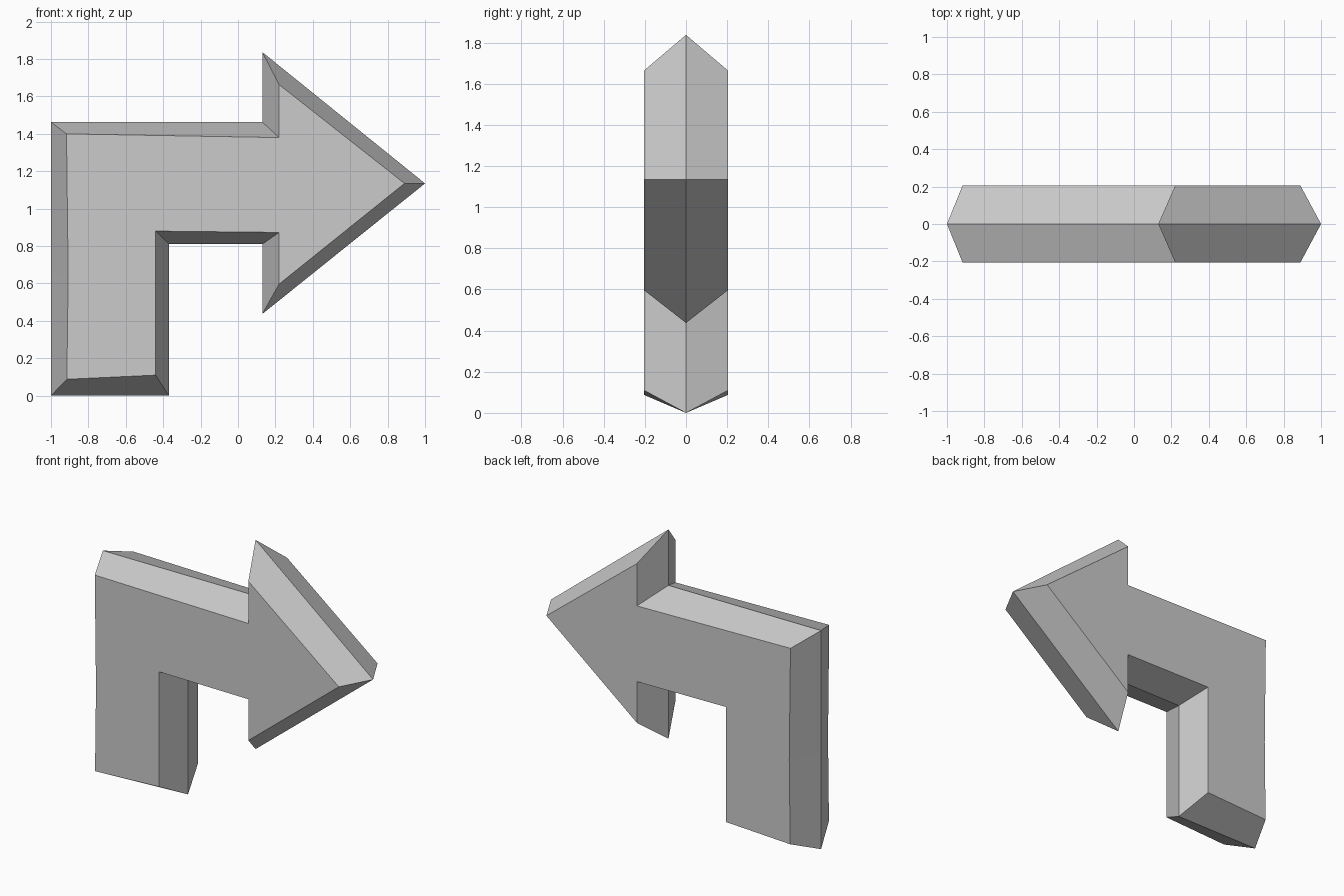
import bpy
import bmesh

cube = bpy.data.objects.get("Cube")
if cube:
    bpy.data.objects.remove(cube, do_unlink=True)

HALF_DEPTH = 0.205

# Bent arrow outlines (x, z): the wide middle seam and the smaller flat face
SEAM = [(-1, 0), (-0.37, 0), (-0.37, 0.81), (0.13, 0.81), (0.13, 0.437),
        (1, 1.135), (0.13, 1.837), (0.13, 1.463), (-1, 1.463), (-1, 0.65)]
FACE = [(-0.915, 0.088), (-0.44, 0.11), (-0.44, 0.88), (0.22, 0.873), (0.22, 0.597),
        (0.89, 1.135), (0.22, 1.663), (0.22, 1.38), (-0.917, 1.4), (-0.908, 0.65)]


def make_material(name, color):
    mat = bpy.data.materials.new(name)
    mat.use_nodes = True
    mat.diffuse_color = color
    mat.node_tree.nodes["Principled BSDF"].inputs["Base Color"].default_value = color
    return mat


# Front face, middle seam and back face joined by sloping bands
bm = bmesh.new()
front, seam, back = [
    [bm.verts.new((x, y, z)) for x, z in outline]
    for outline, y in ((FACE, -HALF_DEPTH), (SEAM, 0), (FACE, HALF_DEPTH))
]
bm.faces.new(front)
bm.faces.new(reversed(back))
for near, far in ((front, seam), (seam, back)):
    for i in range(len(near)):
        j = (i + 1) % len(near)
        bm.faces.new((near[i], far[i], far[j], near[j]))
bmesh.ops.recalc_face_normals(bm, faces=bm.faces)

mesh = bpy.data.meshes.new("bent_arrow")
bm.to_mesh(mesh)
bm.free()
mesh.materials.append(make_material("light grey", (0.6, 0.6, 0.6, 1)))
arrow = bpy.data.objects.new("bent_arrow", mesh)
bpy.context.collection.objects.link(arrow)
